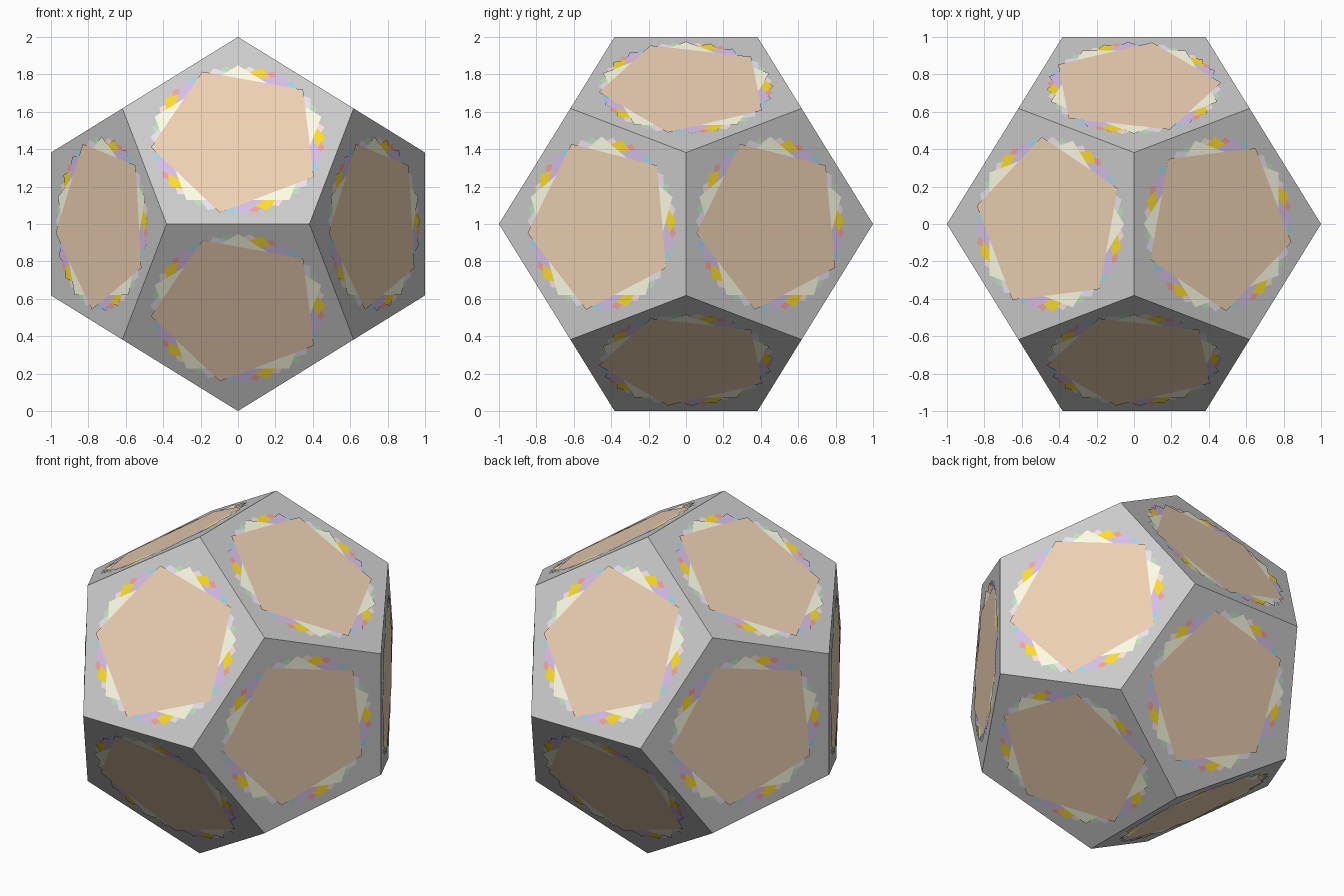
import bpy, bmesh, math
from mathutils import Vector

if "Cube" in bpy.data.objects:
    bpy.data.objects.remove(bpy.data.objects["Cube"])

PHI = (1 + 5 ** 0.5) / 2
A, B = 1 / PHI ** 2, 1 / PHI          # vertex coordinates for a body spanning -1..1
LIFT = Vector((0, 0, 1))              # stand the body on z = 0
RADIUS = 0.468
SIGNS = (-1, 1)


def cyclic(a, b, c):
    return [Vector((a, b, c)), Vector((b, c, a)), Vector((c, a, b))]


def finish(bm, name, colour=None):
    mesh = bpy.data.meshes.new(name)
    bm.to_mesh(mesh)
    bm.free()
    obj = bpy.data.objects.new(name, mesh)
    bpy.context.collection.objects.link(obj)
    if colour:
        mat = bpy.data.materials.new(name)
        mat.diffuse_color = (*colour, 1)
        mat.use_nodes = True
        mat.node_tree.nodes["Principled BSDF"].inputs["Base Color"].default_value = mat.diffuse_color
        mesh.materials.append(mat)
    return obj


# Twelve-sided body
bm = bmesh.new()
for s in SIGNS:
    for t in SIGNS:
        for p in cyclic(0, s * A, t):
            bm.verts.new(p + LIFT)
        for u in SIGNS:
            bm.verts.new(Vector((s, t, u)) * B + LIFT)
bmesh.ops.convex_hull(bm, input=bm.verts)
bmesh.ops.dissolve_limit(bm, angle_limit=math.radians(2), verts=bm.verts, edges=bm.edges)
bmesh.ops.recalc_face_normals(bm, faces=bm.faces)
bm.normal_update()
sides = [(f.calc_center_median(), f.normal.copy()) for f in bm.faces]
finish(bm, "body")

# Stacked turned pentagons on every side, lowest layer first
layers = [
    ("pink_layer", 82, (0.96, 0.78, 0.74)),
    ("blue_layer", 50, (0.35, 0.68, 0.84)),
    ("green_layer", 98, (0.50, 0.79, 0.50)),
    ("red_layer", 66, (0.93, 0.36, 0.36)),
    ("lavender_layer", 106, (0.83, 0.78, 0.88)),
    ("orange_layer", 74, (1.0, 0.73, 0.02)),
    ("purple_layer", 58, (0.68, 0.53, 0.82)),
    ("cream_layer", 90, (1.0, 1.0, 0.80)),
    ("tan_layer", 42, (0.855, 0.64, 0.45)),
]
for i, (name, turn, colour) in enumerate(layers):
    bm = bmesh.new()
    for centre, n in sides:
        up = (LIFT - n * n.z).normalized()
        right = up.cross(n)
        origin = centre + n * (0.001 + 0.0008 * i)
        ring = []
        for k in range(5):
            a = math.radians(turn + 72 * k)
            ring.append(bm.verts.new(origin + RADIUS * (right * math.cos(a) + up * math.sin(a))))
        bm.faces.new(ring)
    finish(bm, name, colour)
